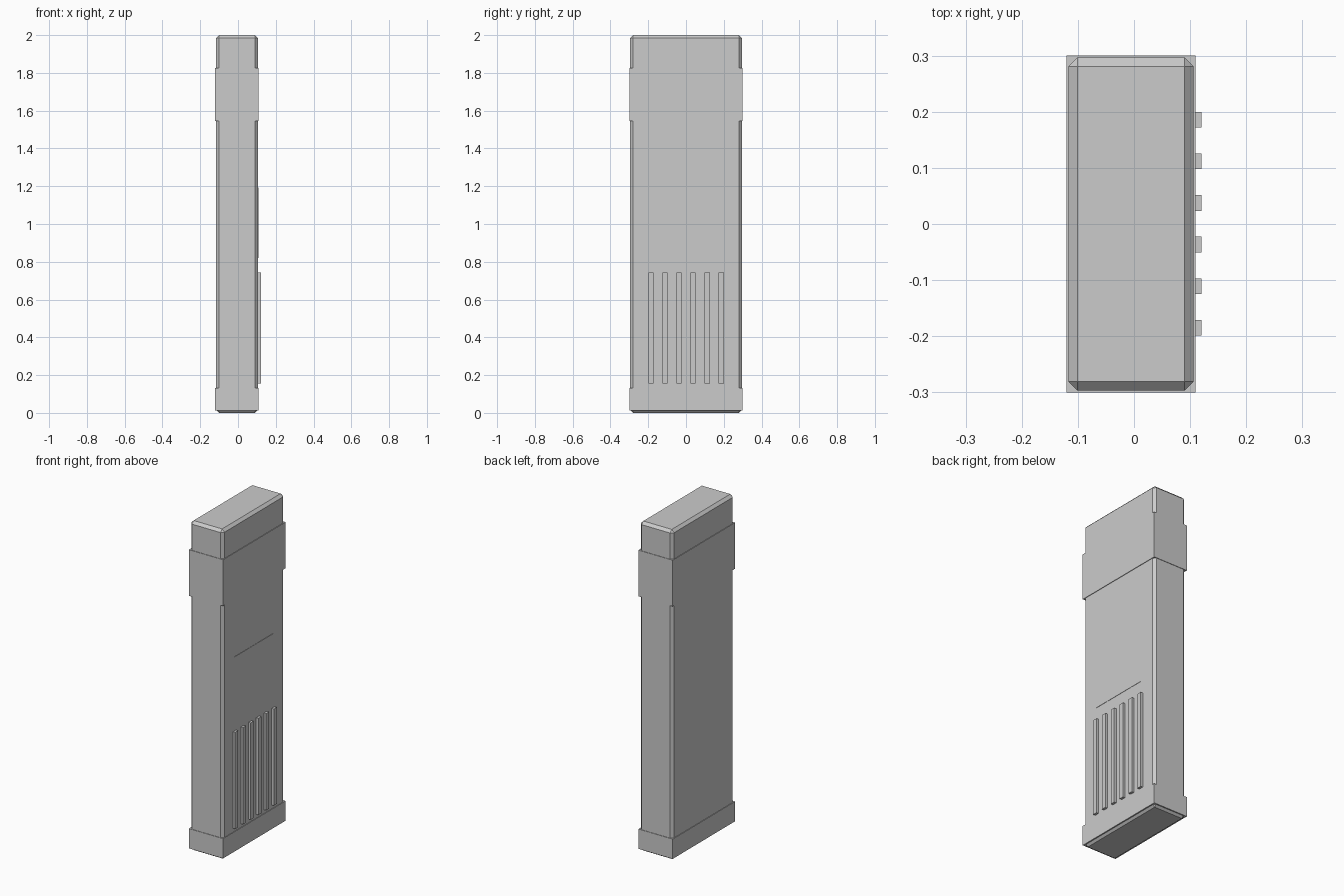
import bpy

if "Cube" in bpy.data.objects:
    bpy.data.objects.remove(bpy.data.objects["Cube"])


def box(name, lo, hi, bevel=0.0):
    """Axis-aligned box between two corners, optionally chamfered."""
    bpy.ops.mesh.primitive_cube_add(
        size=1, location=[(a + b) / 2 for a, b in zip(lo, hi)])
    ob = bpy.context.object
    ob.name = name
    ob.scale = [b - a for a, b in zip(lo, hi)]
    bpy.ops.object.transform_apply(location=False, rotation=False, scale=True)
    if bevel:
        mod = ob.modifiers.new("chamfer", 'BEVEL')
        mod.width = bevel
        mod.segments = 1
    return ob


FACE = 0.106  # x of the body's decorated face

# Chamfered main body
box("body", (-0.117, -0.297, 0), (FACE, 0.297, 2.0), 0.016)

# Slightly wider bands around the foot and near the top
for name, z0, z1 in (("foot_band", 0.012, 0.132), ("upper_band", 1.545, 1.825)):
    box(name, (-0.1205, -0.30, z0), (0.1095, 0.30, z1))

# Thin raised panel on the face
box("face_panel", (FACE - 0.01, -0.187, 0.82), (FACE + 0.002, 0.187, 1.192))

# Row of six vertical ribs
for i in range(6):
    y = -0.185 + i * 0.0742
    box(f"rib_{i + 1}", (FACE - 0.01, y - 0.014, 0.155), (0.1205, y + 0.014, 0.742))
